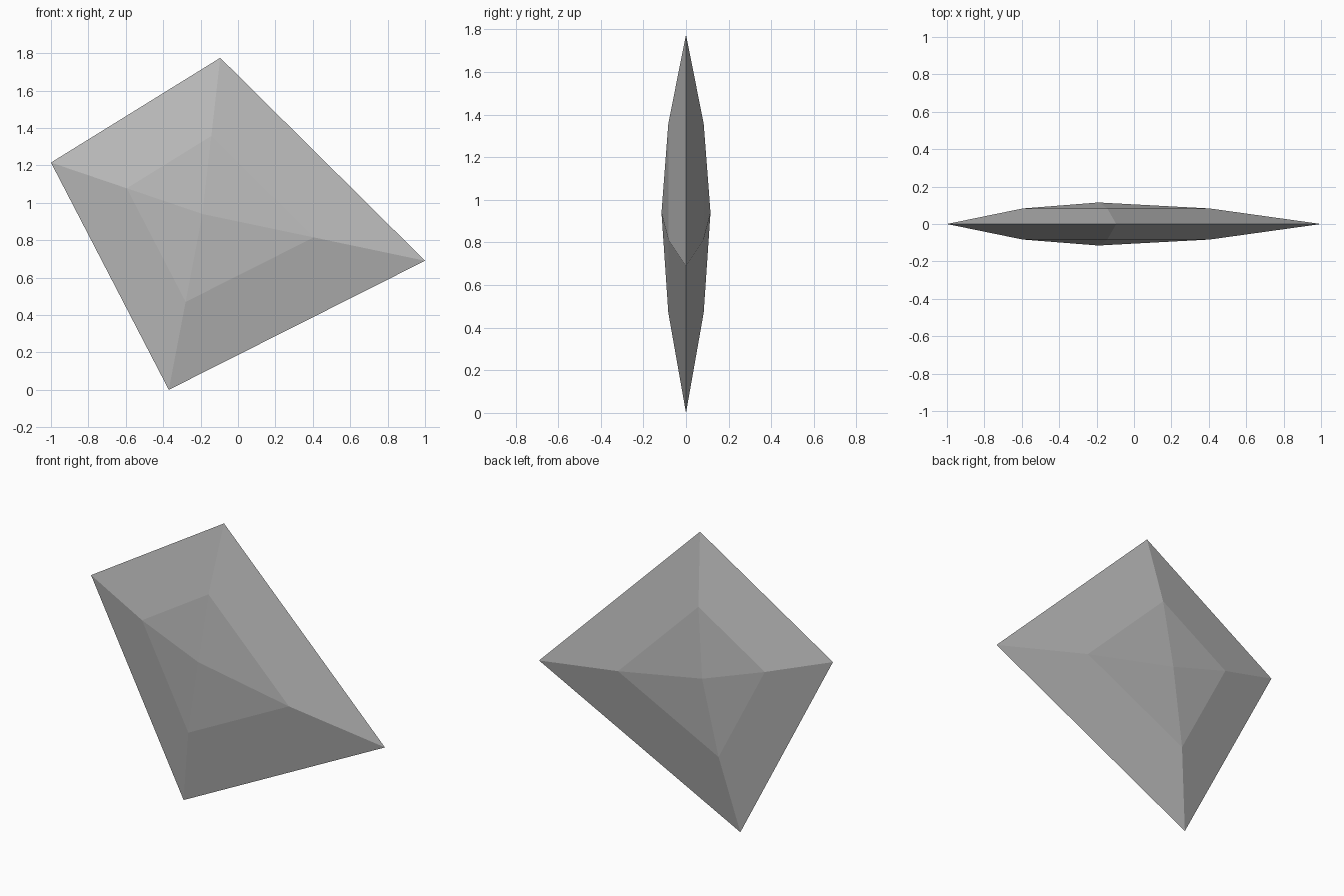
import bpy
import bmesh
from mathutils import Vector

cube = bpy.data.objects.get("Cube")
if cube:
    bpy.data.objects.remove(cube, do_unlink=True)

# Plain grey stone
grey = bpy.data.materials.new("stone_grey")
grey.use_nodes = True
colour = (0.5, 0.5, 0.5, 1.0)
grey.diffuse_color = colour
grey.node_tree.nodes["Principled BSDF"].inputs["Base Color"].default_value = colour

# Sharp outline of the shard, and the point its facets gather on
outline = [Vector(p) for p in ((-1, 0, 1.215), (-0.37, 0, 0), (1, 0, 0.69), (-0.095, 0, 1.775))]
centre = Vector((-0.19, 0, 0.94))
SHOULDER_DEPTH = 0.083
PEAK_DEPTH = 0.115

bm = bmesh.new()
rim = [bm.verts.new(p) for p in outline]
count = len(rim)

# Each side: a bevelled band rising to a half-size ring, then a low pyramid
for side in (-1, 1):
    ring = []
    for p in outline:
        q = p.lerp(centre, 0.5)
        q.y = side * SHOULDER_DEPTH
        ring.append(bm.verts.new(q))
    peak = bm.verts.new(centre + Vector((0, side * PEAK_DEPTH, 0)))
    for i in range(count):
        j = (i + 1) % count
        bm.faces.new((rim[i], rim[j], ring[j], ring[i]))
        bm.faces.new((ring[i], ring[j], peak))

bmesh.ops.recalc_face_normals(bm, faces=bm.faces[:])
mesh = bpy.data.meshes.new("faceted_shard")
bm.to_mesh(mesh)
bm.free()
mesh.materials.append(grey)
shard = bpy.data.objects.new("faceted_shard", mesh)
bpy.context.scene.collection.objects.link(shard)
